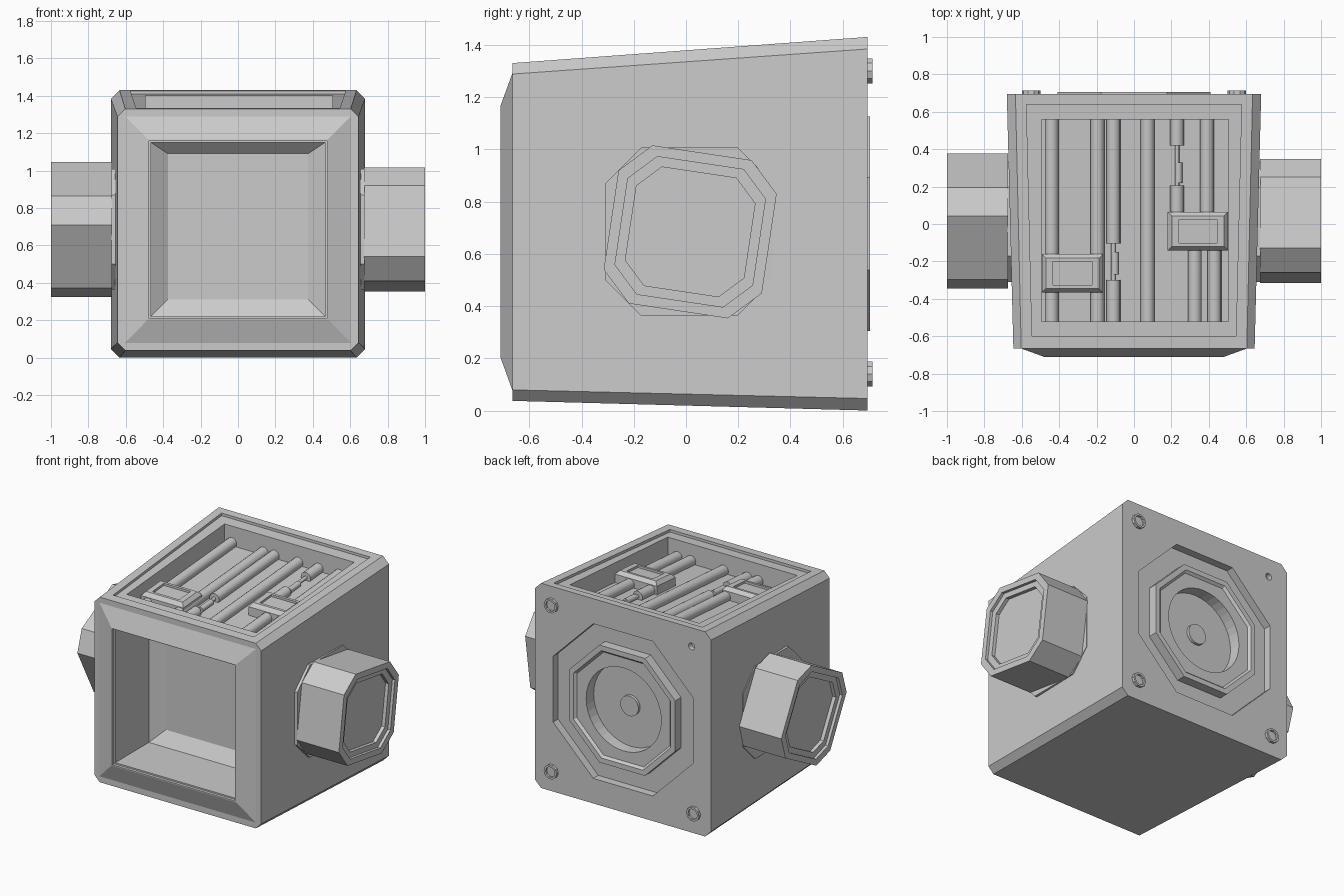
import bpy, bmesh, math

if "Cube" in bpy.data.objects:
    bpy.data.objects.remove(bpy.data.objects["Cube"])

TOP = lambda y: 1.33 + (y + 0.665) * 0.0735      # sloping roof height

# mappings from (u, v, d) to space: profile plane + extrusion coordinate
AX_Y = lambda u, v, d: (u, d, v)
AX_X = lambda u, v, d: (d, u, v)
ROOF = lambda u, v, d: (u, v, TOP(v) - d)         # d is depth below the roof
RAIL = lambda u, v, d: (u, d, TOP(d) - 0.135 + v)  # runs along the roof slope


def loft(name, axis, loops, cap0=True, cap1=True):
    """Skin a list of (profile, d) cross-sections."""
    bm = bmesh.new()
    rings = [[bm.verts.new(axis(u, v, d)) for u, v in prof] for prof, d in loops]
    for a, b in zip(rings, rings[1:]):
        n = len(a)
        for i in range(n):
            bm.faces.new((a[i], a[(i + 1) % n], b[(i + 1) % n], b[i]))
    if cap0:
        bm.faces.new(rings[0])
    if cap1:
        bm.faces.new(rings[-1])
    bmesh.ops.recalc_face_normals(bm, faces=bm.faces)
    me = bpy.data.meshes.new(name)
    bm.to_mesh(me)
    bm.free()
    ob = bpy.data.objects.new(name, me)
    bpy.context.collection.objects.link(ob)
    return ob


def rect(x0, x1, y0, y1):
    return [(x0, y0), (x1, y0), (x1, y1), (x0, y1)]


def cut_rect(x, z0, z1, c):
    return [(-x + c, z0), (x - c, z0), (x, z0 + c), (x, z1 - c),
            (x - c, z1), (-x + c, z1), (-x, z1 - c), (-x, z0 + c)]


def octagon(s, h, cu, cv, turn=0):
    a = math.radians(turn)
    return [(cu + u * math.cos(a) - v * math.sin(a), cv + u * math.sin(a) + v * math.cos(a))
            for u, v in cut_rect(s, -s, s, s - h)]


def circle(r, n, cu=0, cv=0):
    return [(cu + r * math.cos(2 * math.pi * i / n), cv + r * math.sin(2 * math.pi * i / n))
            for i in range(n)]


def cut(cutter, *targets):
    cutter.hide_render = True
    for t in targets:
        m = t.modifiers.new("cut", 'BOOLEAN')
        m.operation, m.solver, m.object = 'DIFFERENCE', 'EXACT', cutter
        bpy.context.view_layer.objects.active = t
        bpy.ops.object.modifier_apply(modifier=m.name)
    bpy.data.objects.remove(cutter)


def smooth(ob):
    bpy.ops.object.select_all(action='DESELECT')
    ob.select_set(True)
    bpy.context.view_layer.objects.active = ob
    bpy.ops.object.shade_smooth_by_angle(angle=math.radians(35))


# tapered housing with chamfered long edges
body = loft("housing", AX_Y, [(cut_rect(0.645, 0.037, 1.33, 0.042), -0.665),
                              (cut_rect(0.68, 0.0, 1.43, 0.046), 0.695)])

# front window pocket
opening = rect(-0.465, 0.465, 0.22, 1.15)
cut(loft("window_cutter", AX_Y, [(opening, -0.8), (opening, -0.32),
                                 (rect(-0.375, 0.375, 0.31, 1.09), -0.26)]), body)

# raised front frame with a small step into the window
loft("front_frame", AX_Y, [(rect(-0.605, 0.605, 0.078, 1.29), -0.665),
                           (rect(-0.482, 0.482, 0.203, 1.167), -0.71),
                           (rect(-0.475, 0.475, 0.21, 1.16), -0.71),
                           (rect(-0.475, 0.475, 0.21, 1.16), -0.69),
                           (opening, -0.69), (opening, -0.66)], False, False)

# roof tray: shallow ledge, then the deep well
ledge = [(-0.545, -0.6), (0.545, -0.6), (0.575, 0.64), (-0.575, 0.64)]
well = rect(-0.495, 0.505, -0.52, 0.56)
for prof, depth in ((ledge, 0.018), (well, 0.155)):
    cut(loft("tray_cutter", ROOF, [(prof, -0.1), (prof, depth)]), body)

# rails lying in the tray: x, y start, y end, radius
R = 0.037
rails = [(-0.44, -0.52, 0.56, R), (-0.195, -0.52, 0.56, R), (0.073, -0.52, 0.56, R),
         (-0.11, -0.52, -0.30, R), (-0.11, -0.105, 0.56, R),
         (-0.11, -0.30, -0.105, 0.012), (-0.102, -0.27, -0.15, 0.02),
         (0.23, 0.42, 0.56, R), (0.23, 0.06, 0.205, R),
         (0.23, 0.205, 0.42, 0.012), (0.238, 0.22, 0.33, 0.02),
         (0.39, 0.0, 0.56, R), (0.325, -0.52, -0.08, R), (0.43, -0.52, -0.08, R)]
for x, y0, y1, r in rails:
    c = circle(r, 16, x)
    smooth(loft("rail", RAIL, [(c, y0), (c, y1)]))

# two slider blocks with sunken tops
for x0, x1, y0, y1 in ((-0.493, -0.165, -0.367, -0.16), (0.18, 0.503, -0.142, 0.065)):
    def ins(a, b):
        return rect(x0 + a, x1 - a, y0 + b, y1 - b)
    loft("slider_block", ROOF, [(ins(0, 0), 0.155), (ins(0, 0), 0.095), (ins(0.022, 0.022), 0.07),
                                (ins(0.06, 0.04), 0.07), (ins(0.06, 0.04), 0.085)])

# side collars and turned eight-sided knobs
for side, turn in ((1, -8.5), (-1, 28)):
    collar = octagon(0.322, 0.185, 0.013, 0.685)
    loft("side_collar", AX_X, [(collar, side * 0.62), (collar, side * 0.675)])

    def k(f):
        return octagon(0.306 * f, 0.192 * f, 0.016, 0.684, turn)
    loft("side_knob", AX_X, [(k(p), side * x) for p, x in
                             ((1, 0.675), (1, 1.0), (0.87, 1.0), (0.87, 0.98),
                              (0.75, 0.98), (0.75, 0.955))])

# back: octagonal recess holding a raised plate
CZ = 0.715
big = octagon(0.54, 0.23, 0, CZ)
cut(loft("back_cutter", AX_Y, [(big, 0.64), (big, 0.8)]), body)


def o(s):
    return octagon(s, s * 0.43, 0, CZ)


plate = loft("back_plate", AX_Y, [(o(0.41), 0.63), (o(0.41), 0.705), (o(0.375), 0.705), (o(0.36), 0.688)])

# round well in the plate, with a centre button
ring = circle(0.29, 40, 0, CZ)
cut(loft("round_cutter", AX_Y, [(ring, 0.605), (ring, 0.8)]), body, plate)
button = circle(0.07, 24, 0, CZ)
smooth(loft("centre_button", AX_Y, [(button, 0.6), (button, 0.625)]))

# corner screws and one small hole
for x, z in ((0.55, 1.30), (0.55, 0.14), (-0.55, 0.14)):
    a, b = circle(0.05, 10, x, z), circle(0.036, 10, x, z)
    loft("corner_screw", AX_Y, [(a, 0.69), (a, 0.714), (b, 0.714), (b, 0.70)])
hole = circle(0.024, 12, -0.53, 1.30)
cut(loft("hole_cutter", AX_Y, [(hole, 0.66), (hole, 0.8)]), body)
